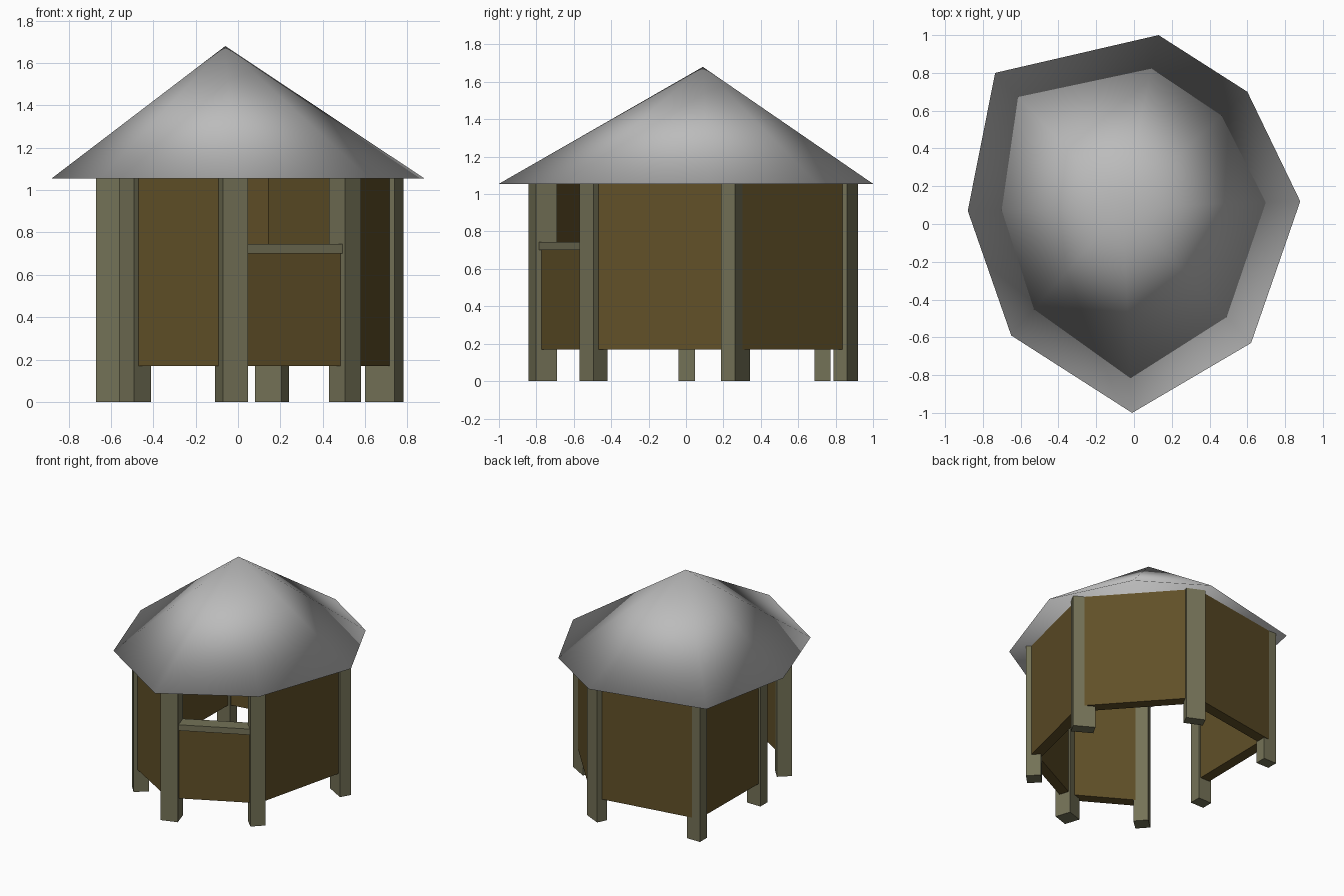
import bpy, bmesh, math
from mathutils import Vector

if "Cube" in bpy.data.objects:
    bpy.data.objects.remove(bpy.data.objects["Cube"])


def material(name, rgb):
    m = bpy.data.materials.new(name)
    m.diffuse_color = (*rgb, 1)
    m.use_nodes = True
    m.node_tree.nodes["Principled BSDF"].inputs["Base Color"].default_value = m.diffuse_color
    return m


ROOF = material("grey roof", (0.5, 0.5, 0.5))
POST = material("weathered post wood", (0.175, 0.168, 0.095))
WALL = material("brown wall boards", (0.118, 0.079, 0.021))


def finish(bm, name, mat, smooth=False):
    bmesh.ops.recalc_face_normals(bm, faces=bm.faces)
    for f in bm.faces:
        f.smooth = smooth
    me = bpy.data.meshes.new(name)
    bm.to_mesh(me)
    bm.free()
    me.materials.append(mat)
    ob = bpy.data.objects.new(name, me)
    bpy.context.collection.objects.link(ob)
    return ob


def box(name, centre, length, depth, angle, z0, z1, mat):
    """Upright box: length along the angle, depth across it."""
    u = Vector((math.cos(angle), math.sin(angle), 0)) * length / 2
    v = Vector((-math.sin(angle), math.cos(angle), 0)) * depth / 2
    c = Vector((centre[0], centre[1], 0))
    bm = bmesh.new()
    base = [bm.verts.new(c + a * u + b * v + Vector((0, 0, z0)))
            for a, b in ((-1, -1), (1, -1), (1, 1), (-1, 1))]
    face = bm.faces.new(base)
    top = bmesh.ops.extrude_face_region(bm, geom=[face])["geom"]
    for e in top:
        if isinstance(e, bmesh.types.BMVert):
            e.co.z = z1
    return finish(bm, name, mat)


def span(name, a, b, depth, z0, z1, mat):
    """Panel running between two post centres."""
    a, b = Vector(a), Vector(b)
    d = b - a
    box(name, (a + b) / 2, d.length, depth, math.atan2(d.y, d.x), z0, z1, mat)


# Posts: centre x, centre y, width, depth, turn in degrees
posts = {
    "front": (-0.03, -0.765, 0.125, 0.12, 18),
    "front_right": (0.505, -0.495, 0.106, 0.106, 45),
    "right": (0.69, 0.265, 0.16, 0.085, -30),
    "back": (0.16, 0.855, 0.14, 0.08, -25),
    "back_left": (-0.605, 0.73, 0.11, 0.085, 0),
    "left": (-0.613, 0.005, 0.114, 0.088, 0),
    "front_left": (-0.487, -0.495, 0.108, 0.106, 42),
}
for key, (x, y, w, d, turn) in posts.items():
    box(key + "_post", (x, y), w, d, math.radians(turn), 0, 1.075, POST)

P = {k: p[:2] for k, p in posts.items()}

# Full-height walls; the left to front_left bay stays open as the doorway
for a, b in (("front_right", "right"), ("right", "back"), ("back", "back_left"),
             ("back_left", "left"), ("front_left", "front")):
    span(f"wall_{a}_to_{b}", P[a], P[b], 0.08, 0.17, 1.07, WALL)

# Low counter wall with a rail on top
span("counter_wall", P["front"], P["front_right"], 0.075, 0.17, 0.70, WALL)
span("counter_rail", P["front"], P["front_right"], 0.105, 0.70, 0.745, POST)

# Irregular eight-sided pointed roof with flat underside
rim = [(0.13, 1.0), (0.6, 0.7), (0.88, 0.12), (0.62, -0.63),
       (-0.01, -1.0), (-0.65, -0.59), (-0.88, 0.07), (-0.735, 0.8)]
bm = bmesh.new()
ring = [bm.verts.new((x, y, 1.055)) for x, y in rim]
tip = bm.verts.new((-0.06, 0.09, 1.68))
bm.faces.new(ring)
for i, v in enumerate(ring):
    bm.faces.new((v, ring[(i + 1) % len(ring)], tip))
finish(bm, "roof", ROOF, smooth=True)
